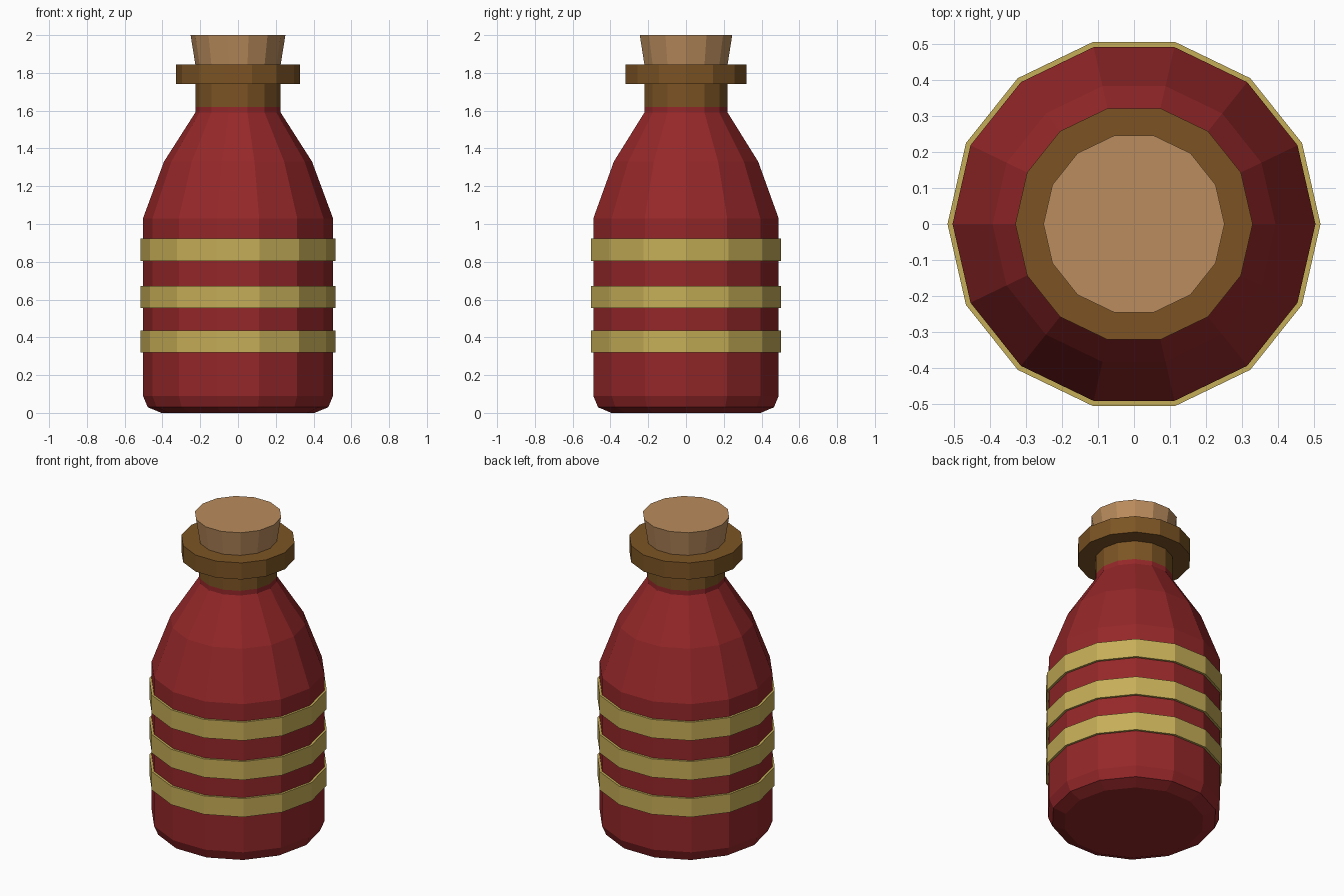
import bpy, bmesh, math

if "Cube" in bpy.data.objects:
    bpy.data.objects.remove(bpy.data.objects["Cube"])

SIDES = 14


def material(name, rgb):
    """Flat colour given as 0-255 sRGB, stored as linear."""
    lin = [((c / 255 + 0.055) / 1.055) ** 2.4 for c in rgb]
    m = bpy.data.materials.new(name)
    m.diffuse_color = (*lin, 1)
    m.use_nodes = True
    m.node_tree.nodes["Principled BSDF"].inputs["Base Color"].default_value = m.diffuse_color
    return m


RED = material("red_glass", (149, 39, 41))
GOLD = material("gold_band", (197, 173, 87))
BROWN = material("brown_neck", (124, 84, 36))
CORK = material("cork", (186, 140, 93))


def lathe(name, profile, mat, closed=False):
    """Turn (radius, z) points round the z axis; cap the ends or close the loop."""
    bm = bmesh.new()
    rings = []
    for r, z in profile:
        angles = [2 * math.pi * i / SIDES for i in range(SIDES)]
        rings.append([bm.verts.new((r * math.cos(a), r * math.sin(a), z)) for a in angles])
    pairs = list(zip(rings, rings[1:]))
    if closed:
        pairs.append((rings[-1], rings[0]))
    else:
        bm.faces.new(rings[0])
        bm.faces.new(rings[-1])
    for low, high in pairs:
        for i in range(SIDES):
            j = (i + 1) % SIDES
            bm.faces.new((low[i], low[j], high[j], high[i]))
    bmesh.ops.recalc_face_normals(bm, faces=bm.faces)
    mesh = bpy.data.meshes.new(name)
    bm.to_mesh(mesh)
    bm.free()
    mesh.materials.append(mat)
    obj = bpy.data.objects.new(name, mesh)
    bpy.context.collection.objects.link(obj)
    return obj


# Bottle body with bevelled foot and sloping shoulders
lathe("bottle_body", [(0.405, 0), (0.478, 0.03), (0.503, 0.09), (0.503, 1.03),
                      (0.392, 1.33), (0.226, 1.59), (0.226, 1.62)], RED)

# Neck and projecting lip
lathe("neck_and_lip", [(0.226, 1.62), (0.226, 1.74), (0.329, 1.74), (0.329, 1.845)], BROWN)

# Tapered stopper
lathe("stopper", [(0.226, 1.845), (0.251, 2.0)], CORK)

# Three raised bands round the body
for n, z in enumerate((0.32, 0.555, 0.805), 1):
    lathe(f"band_{n}", [(0.498, z), (0.517, z), (0.517, z + 0.117), (0.498, z + 0.117)],
          GOLD, closed=True)
